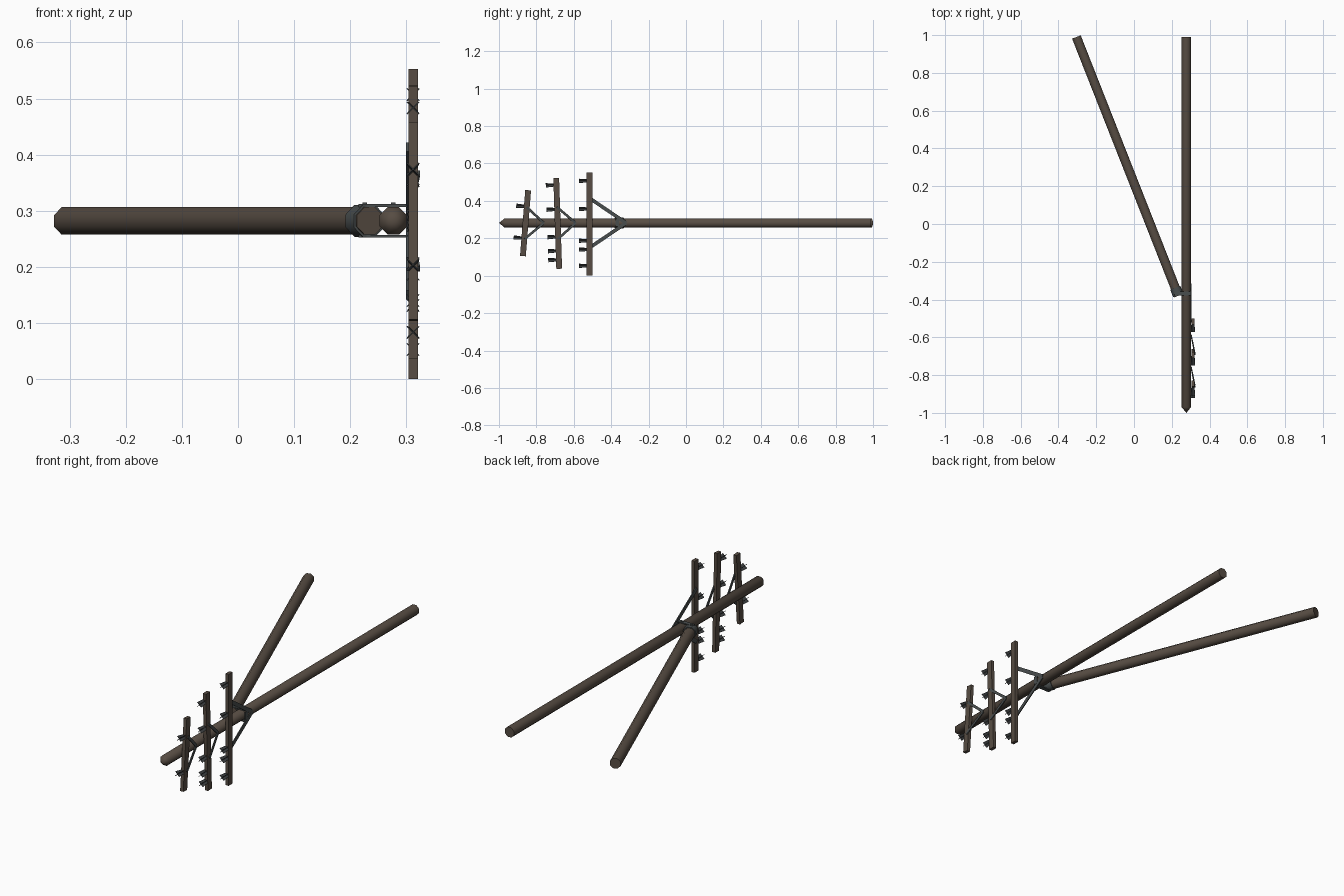
import bpy, bmesh, math
from mathutils import Vector, Matrix

if "Cube" in bpy.data.objects:
    bpy.data.objects.remove(bpy.data.objects["Cube"])


def material(name, col):
    m = bpy.data.materials.new(name)
    m.diffuse_color = (*col, 1)
    m.use_nodes = True
    m.node_tree.nodes["Principled BSDF"].inputs["Base Color"].default_value = m.diffuse_color
    return m


WOOD = material("weathered wood", (0.095, 0.073, 0.056))
METAL = material("grey metal", (0.066, 0.075, 0.076))
DARK = material("dark insulator", (0.055, 0.060, 0.062))


def finish(name, bm, mat, smooth=False):
    bmesh.ops.recalc_face_normals(bm, faces=bm.faces)
    me = bpy.data.meshes.new(name)
    bm.to_mesh(me)
    bm.free()
    me.materials.append(mat)
    ob = bpy.data.objects.new(name, me)
    bpy.context.collection.objects.link(ob)
    if smooth:
        bpy.context.view_layer.objects.active = ob
        ob.select_set(True)
        bpy.ops.object.shade_smooth_by_angle(angle=math.radians(50))
        ob.select_set(False)
    return ob


def tube(name, a, b, r, mat, tip=0.0):
    """Octagonal pole from a to b, with an optional pointed end at a."""
    a, b = Vector(a), Vector(b)
    d = (b - a).normalized()
    u = d.cross(Vector((0, 0, 1))).normalized()
    v = u.cross(d)
    bm = bmesh.new()
    rr = r / math.cos(math.pi / 8)
    rings = []
    for p in (a + d * tip, b):
        rings.append([bm.verts.new(p + rr * (u * math.cos(t) + v * math.sin(t)))
                      for t in [(i + 0.5) * math.pi / 4 for i in range(8)]])
    p0 = bm.verts.new(a) if tip else None
    for i in range(8):
        j = (i + 1) % 8
        bm.faces.new((rings[0][i], rings[0][j], rings[1][j], rings[1][i]))
        if tip:
            bm.faces.new((p0, rings[0][j], rings[0][i]))
    bm.faces.new(rings[1])
    if not tip:
        bm.faces.new(rings[0])
    return finish(name, bm, mat, True)


def bar(name, a, b, thick, width, mat):
    """Box beam from a to b; thick is measured near x, width across it."""
    a, b = Vector(a), Vector(b)
    d = (b - a).normalized()
    ref = Vector((1, 0, 0)) if abs(d.x) < 0.9 else Vector((0, 0, 1))
    w = d.cross(ref).normalized()
    t = w.cross(d)
    m = Matrix((t * thick, w * width, d * (b - a).length)).transposed().to_4x4()
    m.translation = (a + b) / 2
    bm = bmesh.new()
    bmesh.ops.create_cube(bm, size=1, matrix=m)
    return finish(name, bm, mat)


def insulator(name, base, out, side):
    """Peg made of two crossed plates."""
    bm = bmesh.new()
    x = Vector((1, 0, 0))
    for s in (-1, 1):
        w = (x * s + side).normalized() * 0.0155
        n = (x * s - side).normalized() * 0.001
        q = [base + w * f + out * g + n * h
             for h in (-1, 1) for f, g in ((-.7, 0), (.7, 0), (1, .045), (-1, .045))]
        vs = [bm.verts.new(p) for p in q]
        for f in ((0, 1, 2, 3), (7, 6, 5, 4), (0, 4, 5, 1),
                  (1, 5, 6, 2), (2, 6, 7, 3), (3, 7, 4, 0)):
            bm.faces.new([vs[k] for k in f])
    finish(name, bm, DARK)


# Main pole and slanted brace pole
PX, PZ, R = 0.277, 0.282, 0.0245
tube("main_pole", (PX, -1.0, PZ), (PX, 0.99, PZ), R, WOOD, 0.03)
top, end = Vector((0.235, -0.38, PZ)), Vector((-0.305, 0.99, PZ))
tube("brace_pole", top, end, R, WOOD)

# Clamp joining the two poles
d = (end - top).normalized()
tube("clamp_collar", top + d * 0.004, top + d * 0.045, R + 0.004, METAL)
for s, n in ((1, "upper"), (-1, "lower")):
    z = PZ + s * 0.0275
    bar(n + "_clamp_strap", (0.215, -0.368, z), (0.302, -0.368, z), 0.005, 0.02, METAL)
    for x in (0.226, PX):
        bar(n + "_clamp_bolt", (x, -0.368, z - 0.003), (x, -0.368, z + s * 0.004 + 0.001),
            0.008, 0.008, METAL)
bar("clamp_side_strap", (0.303, -0.368, PZ - 0.02), (0.303, -0.368, PZ + 0.02), 0.004, 0.02, METAL)

# Crossarms: lower end (y, z), upper end (y, z), insulator heights
AX = 0.312
arms = (
    ((-0.516, 0.0), (-0.516, 0.553), (0.507, 0.357, 0.187, 0.14, 0.053)),
    ((-0.678, 0.037), (-0.694, 0.523), (0.485, 0.355, 0.208, 0.133, 0.085)),
    ((-0.872, 0.105), (-0.844, 0.457), (0.37, 0.2)),
)
for i, (lo, hi, pegs) in enumerate(arms, 1):
    a, b = Vector((AX, *lo)), Vector((AX, *hi))
    bar(f"crossarm_{i}", a, b, 0.017, 0.031, WOOD)
    side = (b - a).normalized()
    out = Vector((1, 0, 0)).cross(side)
    out = out if out.y < 0 else -out
    for z in pegs:
        p = a.lerp(b, (z - lo[1]) / (hi[1] - lo[1]))
        insulator(f"insulator_{i}", p + out * 0.012, out, side)

# Diagonal arm braces: pole end y, arm end y, half spread, x at pole, x at arm
for i, (y0, yu, yl, h, x0, x1) in enumerate((
        (-0.32, -0.515, -0.515, 0.132, 0.302, 0.302),
        (-0.59, -0.69, -0.684, 0.085, 0.303, 0.322),
        (-0.76, -0.852, -0.862, 0.085, 0.303, 0.322)), 1):
    for s, y1 in ((1, yu), (-1, yl)):
        bar(f"arm_brace_{i}", (x0, y0, PZ), (x1, y1, PZ + s * h), 0.005,
            0.019 if i == 1 else 0.013, METAL)
